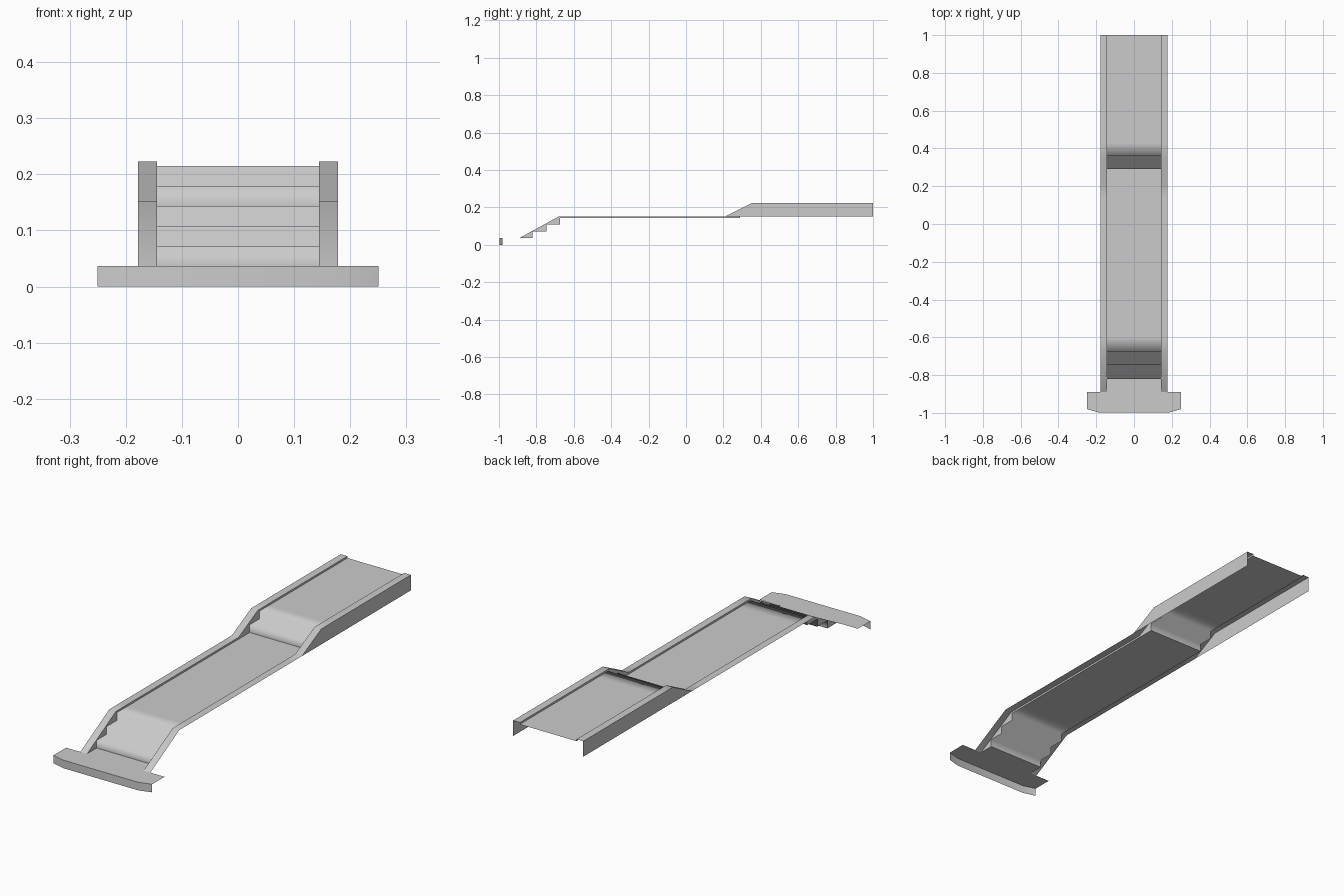
import bpy
import math

cube = bpy.data.objects.get("Cube")
if cube:
    bpy.data.objects.remove(cube, do_unlink=True)

grey = bpy.data.materials.new("light_grey")
grey.use_nodes = True
grey.diffuse_color = (0.6, 0.6, 0.6, 1)
grey.node_tree.nodes["Principled BSDF"].inputs["Base Color"].default_value = (0.6, 0.6, 0.6, 1)

INNER, OUTER = 0.144, 0.178        # rail edges in x
BASE, RISE = 0.037, 0.0355         # lowest floor, step height
MAIN, UPPER = BASE + 3 * RISE, BASE + 5 * RISE
RAIL_MAIN, RAIL_UPPER = 0.152, 0.223
RISERS = [-0.82, -0.747, -0.674, 0.29, 0.36]


def add_mesh(name, verts, faces, smooth_angle=None):
    mesh = bpy.data.meshes.new(name)
    mesh.from_pydata(verts, [], faces)
    mesh.materials.append(grey)
    obj = bpy.data.objects.new(name, mesh)
    bpy.context.collection.objects.link(obj)
    if smooth_angle:
        bpy.ops.object.select_all(action="DESELECT")
        obj.select_set(True)
        bpy.context.view_layer.objects.active = obj
        bpy.ops.object.shade_smooth_by_angle(angle=math.radians(smooth_angle))
    return obj


def strip(name, left, right, smooth_angle=None):
    """Sheet between two matching rows of points."""
    n = len(left)
    faces = [(i, n + i, n + i + 1, i + 1) for i in range(n - 1)]
    return add_mesh(name, left + right, faces, smooth_angle)


def across(name, profile, x0, x1, smooth_angle=None):
    """Sheet sweeping a (y, z) profile across x."""
    return strip(name, [(x0, y, z) for y, z in profile],
                 [(x1, y, z) for y, z in profile], smooth_angle)


def floor_height(y):
    return BASE + RISE * sum(y > r for r in RISERS)


def rail_height(y):
    for y0, z0, y1, z1 in ((-0.89, BASE, -0.68, RAIL_MAIN),
                           (0.21, RAIL_MAIN, 0.35, RAIL_UPPER)):
        if y <= y1:
            t = max(0, (y - y0) / (y1 - y0))
            return z0 + t * (z1 - z0)
    return RAIL_UPPER


def stairs(risers, end, soft):
    """Stepped (y, z) profile followed by a long level floor."""
    points = []
    for y in risers:
        points += [(y, floor_height(y - 0.001)), (y, floor_height(y + 0.001))]
    top = points[-1][1]
    return points + [(soft, top), (end, top)]


# Foot plate: level top with chamfered front corners and a front skirt
outline = [(-0.25, -0.98), (-0.19, -0.997), (0.19, -0.997), (0.25, -0.98)]
add_mesh("foot_plate", [(x, y, BASE) for x, y in outline]
         + [(0.25, -0.89, BASE), (-0.25, -0.89, BASE)], [tuple(range(6))])
strip("foot_plate_skirt", [(x, y, BASE) for x, y in outline],
      [(x, y, 0) for x, y in outline], 30)
across("bottom_tread", [(-0.89, BASE), (RISERS[0], BASE)], -INNER, INNER)

# Walkways, each with its flight of stairs
across("lower_stairs_and_walkway", stairs(RISERS[:3], RISERS[3], -0.6),
       -INNER, INNER, 120)
across("upper_stairs_and_walkway", stairs(RISERS[3:], 1.0, 0.43),
       -INNER, INNER, 120)

# Rails: flat cap, inner wall down to the floor, outer panel on the upper part
cap = [(y, rail_height(y)) for y in (-0.89, -0.68, -0.6, 0.14, 0.21, 0.35, 0.43, 1.0)]
panel = [(y, rail_height(y)) for y in (0.21, 0.35, 1.0)]
breaks = sorted(RISERS + [-0.89, -0.68, 0.21, 0.35, 1.0])
for side, label in ((1, "left"), (-1, "right")):
    edges = sorted((side * INNER, side * OUTER))
    across(label + "_rail_cap", cap, *edges, 40)

    verts, faces = [], []
    for y0, y1 in zip(breaks, breaks[1:]):
        z = floor_height((y0 + y1) / 2)
        n, x = len(verts), side * INNER
        verts += [(x, y0, z), (x, y1, z),
                  (x, y1, max(z, rail_height(y1))), (x, y0, max(z, rail_height(y0)))]
        quad = (n, n + 1, n + 2, n + 3)
        faces.append(quad[::-1] if side > 0 else quad)
    add_mesh(label + "_rail_inner_wall", verts, faces)

    verts = [(side * OUTER, y, z) for y, z in panel] + [(side * OUTER, 1.0, RAIL_MAIN)]
    face = (0, 3, 2, 1)
    add_mesh(label + "_rail_outer_panel", verts, [face if side > 0 else face[::-1]])
